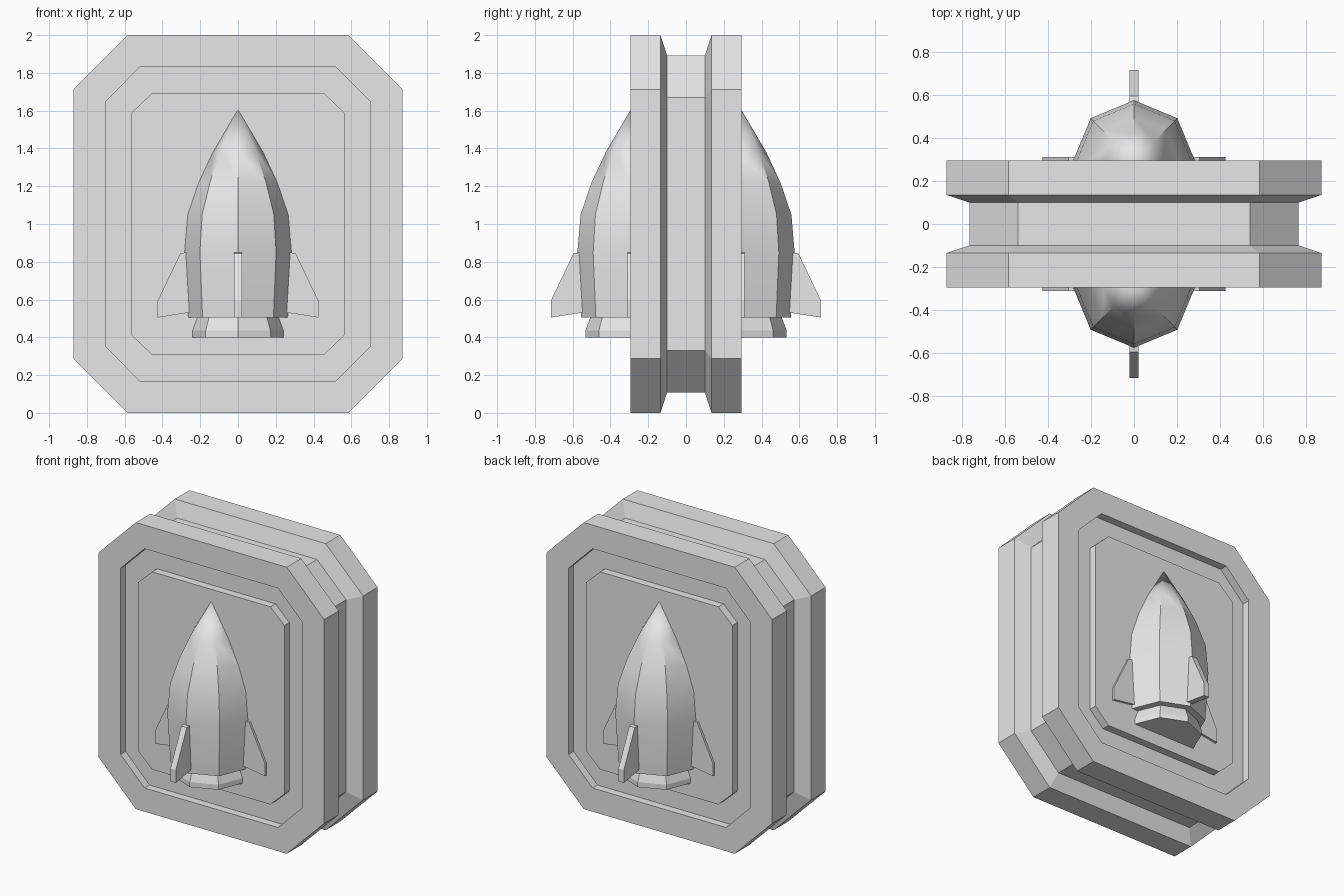
import bpy, bmesh, math

cube = bpy.data.objects.get("Cube")
if cube:
    bpy.data.objects.remove(cube, do_unlink=True)

grey = bpy.data.materials.new("plain grey")
grey.use_nodes = True
grey.diffuse_color = (0.8, 0.8, 0.8, 1)
grey.node_tree.nodes["Principled BSDF"].inputs["Base Color"].default_value = (0.8, 0.8, 0.8, 1)


def loft(name, rings, smooth=False):
    """Skin a stack of rings with equal point counts and cap both ends."""
    bm = bmesh.new()
    loops = [[bm.verts.new(p) for p in ring] for ring in rings]
    n = len(loops[0])
    for a, b in zip(loops, loops[1:]):
        for i in range(n):
            j = (i + 1) % n
            bm.faces.new((a[i], a[j], b[j], b[i]))
    bm.faces.new(loops[0])
    bm.faces.new(loops[-1])
    bmesh.ops.remove_doubles(bm, verts=bm.verts, dist=0.0001)
    bmesh.ops.recalc_face_normals(bm, faces=bm.faces)
    mesh = bpy.data.meshes.new(name)
    bm.to_mesh(mesh)
    bm.free()
    mesh.materials.append(grey)
    obj = bpy.data.objects.new(name, mesh)
    bpy.context.collection.objects.link(obj)
    if smooth:
        bpy.ops.object.select_all(action='DESELECT')
        obj.select_set(True)
        bpy.context.view_layer.objects.active = obj
        bpy.ops.object.shade_smooth_by_angle(angle=math.radians(41))
    return obj


def clipped(w, h, cx, cz, y):
    """Rectangle with cut corners, standing at depth y."""
    pts = [(cx, h), (w, cz), (w, -cz), (cx, -h), (-cx, -h), (-w, -cz), (-w, cz), (-cx, h)]
    return [(x, y, z + 1) for x, z in pts]


def octagon(r, z, y):
    return [(r * math.sin(i * math.pi / 4), y + r * math.cos(i * math.pi / 4), z)
            for i in range(8)]


# Plaque: raised panel, sunken channel, frame, then the grooved rim
PANEL = (0.565, 0.69, 0.457, 0.588)
CHANNEL = (0.70, 0.835, 0.515, 0.65)
OUTER = (0.872, 1.0, 0.583, 0.712)
WAIST = (0.765, 0.892, 0.54, 0.67)
FACE, FLOOR = 0.295, 0.24
half = [(PANEL, FACE), (PANEL, FLOOR), (CHANNEL, FLOOR), (CHANNEL, FACE),
        (OUTER, FACE), (OUTER, 0.135), (WAIST, 0.1)]
rings = [clipped(*s, -y) for s, y in half] + [clipped(*s, y) for s, y in reversed(half)]
loft("plaque", rings)

# Rocket on each face, half sunk into the panel
HULL = [(0.265, 0.505), (0.285, 0.85), (0.268, 1.05), (0.21, 1.22), (0.135, 1.38), (0, 1.61)]
NOZZLE = [(0.243, 0.4), (0.243, 0.435), (0.215, 0.51)]
FIN = [(0.2, 0.54), (0.425, 0.505), (0.425, 0.595), (0.305, 0.845), (0.2, 0.86)]

for side, sign in (("front", -1), ("back", 1)):
    axis = sign * 0.29
    loft(side + "_rocket_hull", [octagon(r, z, axis) for r, z in HULL], smooth=True)
    loft(side + "_rocket_nozzle", [octagon(r, z, axis) for r, z in NOZZLE])
    # Two side fins and one pointing outward
    for label, dx, dy in (("left", 1, 0), ("right", -1, 0), ("outer", 0, sign)):
        loft(f"{side}_{label}_fin",
             [[(dx * r + dy * t, axis + dy * r + dx * t, z) for r, z in FIN]
              for t in (-0.021, 0.021)])
